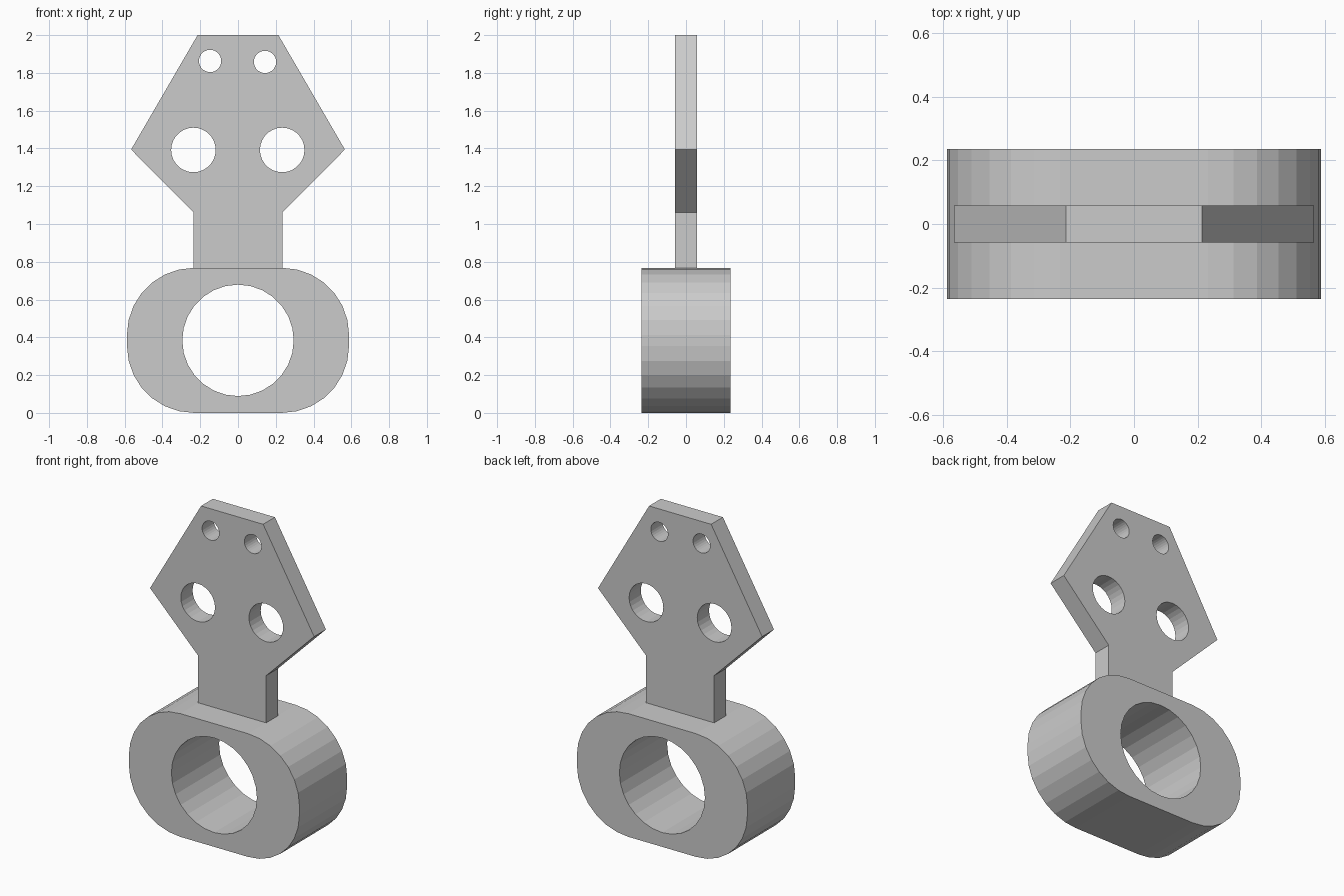
import bpy
import bmesh
from math import cos, sin, pi, radians

cube = bpy.data.objects.get("Cube")
if cube:
    bpy.data.objects.remove(cube, do_unlink=True)

grey = bpy.data.materials.new("plain grey")
grey.use_nodes = True
colour = (0.6, 0.6, 0.6, 1)
grey.diffuse_color = colour
grey.node_tree.nodes["Principled BSDF"].inputs["Base Color"].default_value = colour


def arc(cx, cz, radius, start, sweep, steps):
    """Points along a circular arc in the XZ plane, angles in degrees."""
    return [(cx + radius * cos(radians(start + sweep * i / steps)),
             cz + radius * sin(radians(start + sweep * i / steps)))
            for i in range(steps + 1)]


def circle(cx, cz, radius, sides=28):
    return arc(cx, cz, radius, 0, 360, sides)[:-1]


def slab(name, outline, holes, half_depth):
    """Extrude an outline with holes along y, centred on y = 0."""
    bm = bmesh.new()
    for loop in [outline] + holes:
        verts = [bm.verts.new((x, -half_depth, z)) for x, z in loop]
        for a, b in zip(verts, verts[1:] + verts[:1]):
            bm.edges.new((a, b))
    bmesh.ops.triangle_fill(bm, edges=bm.edges[:], use_beauty=True, normal=(0, -1, 0))
    result = bmesh.ops.extrude_face_region(bm, geom=bm.faces[:], use_keep_orig=True)
    moved = [g for g in result["geom"] if isinstance(g, bmesh.types.BMVert)]
    bmesh.ops.translate(bm, verts=moved, vec=(0, 2 * half_depth, 0))
    bmesh.ops.recalc_face_normals(bm, faces=bm.faces[:])
    mesh = bpy.data.meshes.new(name)
    bm.to_mesh(mesh)
    bm.free()
    mesh.materials.append(grey)
    obj = bpy.data.objects.new(name, mesh)
    bpy.context.collection.objects.link(obj)
    return obj


# Thick rounded ring at the base
width, height, radius = 0.588, 0.768, 0.355
cx, top = width - radius, height - radius
ring = (arc(cx, top, radius, 0, 90, 7) + arc(-cx, top, radius, 90, 90, 7)
        + arc(-cx, radius, radius, 180, 90, 7) + arc(cx, radius, radius, 270, 90, 7))
slab("base_ring", ring, [circle(0, height / 2, 0.295)], 0.235)

# Thin upright plate: neck widening into an angular head with four holes
half = [(0.235, height), (0.235, 1.062), (0.566, 1.394), (0.214, 2.0)]
plate = half + [(-x, z) for x, z in reversed(half)]
holes = [circle(-0.236, 1.392, 0.118), circle(0.234, 1.392, 0.118),
         circle(-0.148, 1.863, 0.059), circle(0.143, 1.858, 0.059)]
slab("upright_plate", plate, holes, 0.058)
